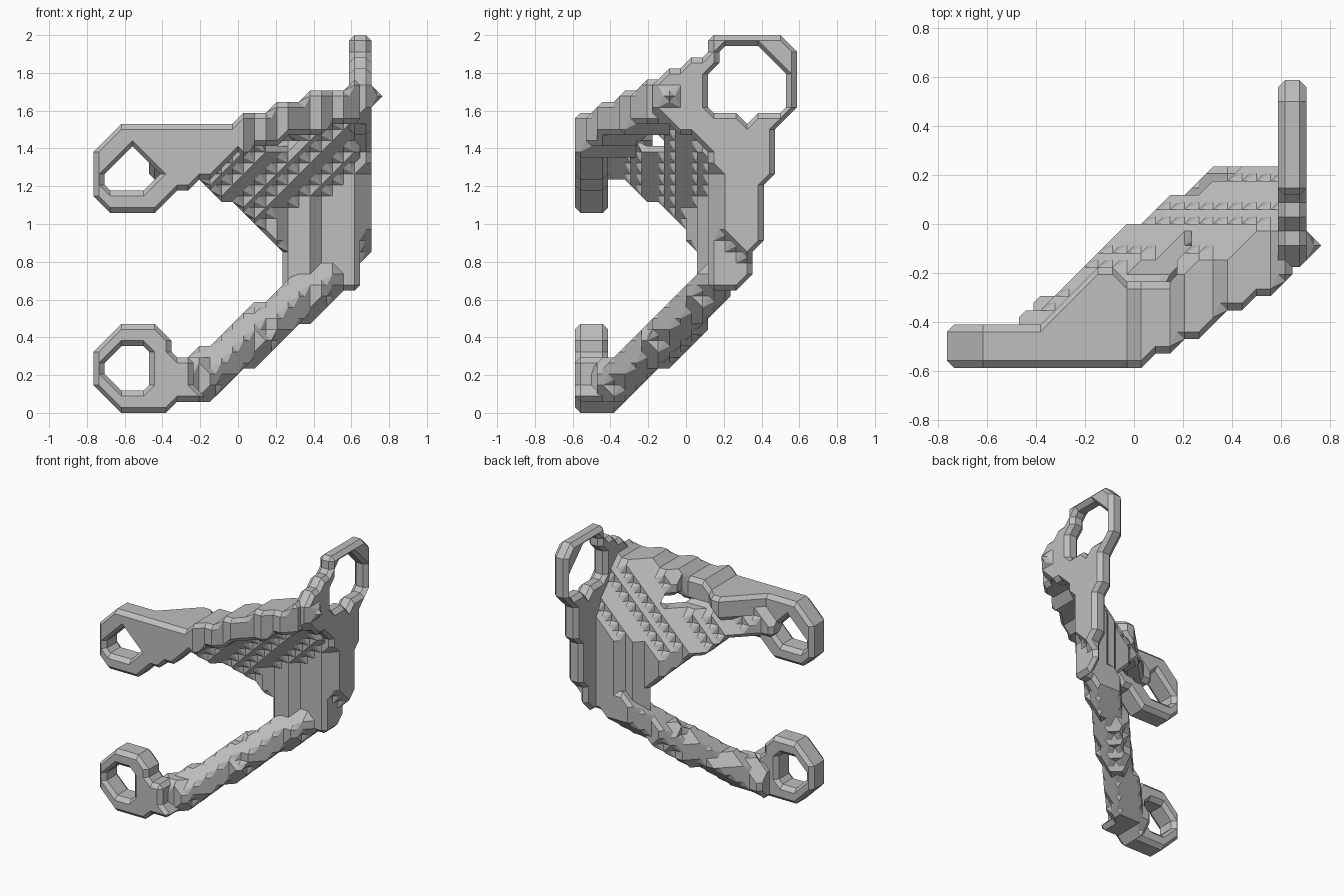
import bpy, bmesh, math
from itertools import product
from mathutils import Vector

cube = bpy.data.objects.get("Cube")
if cube:
    bpy.data.objects.remove(cube, do_unlink=True)

H = 2 / 34                      # size of one lattice step
CORNERS = list(product((0, 1), repeat=3))

metal = bpy.data.materials.new("light_grey")
metal.use_nodes = True
GREY = (0.52, 0.52, 0.52, 1)
metal.diffuse_color = GREY
metal.node_tree.nodes["Principled BSDF"].inputs["Base Color"].default_value = GREY


def cell_faces(key, cache={}):
    """Chamfered surface pieces for one lattice cell with the given solid corners."""
    if key in cache:
        return cache[key]
    solid = {c for c, filled in zip(CORNERS, key) if filled}
    points = [Vector(c) for c in solid]
    for c in solid:
        for axis in range(3):
            other = list(c)
            other[axis] = 1 - other[axis]
            if tuple(other) not in solid:
                points.append((Vector(c) + Vector(other)) / 2)
    bm = bmesh.new()
    for p in points:
        bm.verts.new(p)
    bmesh.ops.convex_hull(bm, input=bm.verts[:])
    middle = sum(points, Vector()) / len(points)
    faces = []
    for f in bm.faces:
        tri = [v.co.copy() for v in f.verts]
        on_side = any(all(abs(p[a] - s) < 1e-4 for p in tri)
                      for a in range(3) for s in (0, 1))
        if not on_side:
            normal = (tri[1] - tri[0]).cross(tri[2] - tri[0])
            outward = normal.dot(tri[0] - middle) > 0
            faces.append(tri if outward else tri[::-1])
    bm.free()
    cache[key] = faces
    return faces


def build_part(name, inside):
    """Turn a solid rule inside(x, y, z) into a stepped, chamfered mesh."""
    lattice = product(range(-14, 15), range(-12, 13), range(-1, 36))
    solid = {n for n in lattice if inside(*((i + 0.5) * H for i in n))}
    cells = {tuple(a - b for a, b in zip(n, c)) for n in solid for c in CORNERS}
    bm = bmesh.new()
    for cell in sorted(cells):
        key = tuple(tuple(a + b for a, b in zip(cell, c)) in solid for c in CORNERS)
        if all(key):
            continue
        origin = Vector(cell) + Vector((0.5, 0.5, 0.5))
        for tri in cell_faces(key):
            bm.faces.new([bm.verts.new((p + origin) * H) for p in tri])
    bmesh.ops.remove_doubles(bm, verts=bm.verts[:], dist=H / 20)
    bmesh.ops.dissolve_limit(bm, angle_limit=math.radians(1),
                             verts=bm.verts[:], edges=bm.edges[:])
    mesh = bpy.data.meshes.new(name)
    bm.to_mesh(mesh)
    bm.free()
    mesh.materials.append(metal)
    obj = bpy.data.objects.new(name, mesh)
    bpy.context.scene.collection.objects.link(obj)


def in_profile(u, v, profile):
    hit = False
    for (u0, v0), (u1, v1) in zip(profile, profile[1:] + profile[:1]):
        if (v0 > v) != (v1 > v) and u < u0 + (v - v0) * (u1 - u0) / (v1 - v0):
            hit = not hit
    return hit


def lerp(t, stops):
    """Piecewise linear curve through the stops."""
    if t <= stops[0][0]:
        return stops[0][1]
    for (a, p), (b, q) in zip(stops, stops[1:]):
        if t <= b:
            return p + (q - p) * (t - a) / (b - a)
    return stops[-1][1]


# Upper and lower front lugs: flat plates with an eye
def front_plate(outline, hole):
    return lambda x, y, z: (-0.59 < y < -0.41 and in_profile(x, z, outline)
                            and not in_profile(x, z, hole))


build_part("upper_lug", front_plate(
    [(-.77, 1.38), (-.62, 1.53), (-.08, 1.53), (0, 1.53), (.04, 1.42), (-.14, 1.25),
     (-.2, 1.25), (-.26, 1.19), (-.31, 1.19), (-.44, 1.06), (-.66, 1.06), (-.77, 1.18)],
    [(-.68, 1.31), (-.56, 1.43), (-.4, 1.27), (-.5, 1.15), (-.64, 1.15), (-.68, 1.19)]))

build_part("lower_lug", front_plate(
    [(-.77, .33), (-.62, .47), (-.44, .47), (-.36, .39), (-.36, .29), (-.24, .29),
     (-.2, .06), (-.33, .06), (-.39, 0), (-.62, 0), (-.77, .13)],
    [(-.68, .3), (-.6, .38), (-.53, .38), (-.45, .3), (-.45, .17), (-.5, .11),
     (-.58, .1), (-.68, .2)]))

# Side plate with its big eye and a small pointed stud
SIDE = [(-.15, 1.77), (-.12, 1.83), (0, 1.83), (.12, 1.93), (.12, 2), (.51, 2), (.59, 1.92),
        (.59, 1.62), (.52, 1.55), (.46, 1.53), (.46, 1.28), (.41, 1.22), (.41, .92),
        (.33, .85), (.33, .7), (.28, .65), (.15, .65), (.11, .78), (.11, 1.37),
        (0, 1.48), (-.15, 1.56)]
EYE = [(.09, 1.79), (.24, 1.95), (.4, 1.95), (.54, 1.81), (.54, 1.64), (.45, 1.58),
       (.38, 1.58), (.32, 1.52), (.24, 1.58), (.16, 1.58), (.09, 1.66)]
OUTER_EDGE = [(.95, .18), (1.2, .18), (1.36, .11), (1.5, -.06), (1.6, -.16)]


def side_plate(x, y, z):
    if 0.71 < x < 0.76:
        return abs(y + 0.088) < 0.02 and abs(z - 1.676) < 0.02
    if not 0.58 < x < 0.71 or in_profile(y, z, EYE) or not in_profile(y, z, SIDE):
        return False
    return x < 0.65 or (y > lerp(z, OUTER_EDGE) and y + z > 1.16)


build_part("side_plate", side_plate)


# Diagonal web: a thin sheet whose steps climb towards the side plate
def back_line(x):
    return min(0.85 * x, 0.04 + 0.4 * x, 0.24)


def top_line(x):
    return 1.53 + 0.31 * max(0, x + 0.1)


def sheet(x, z):
    return 0.6 * x - 0.6 * (z - 1.24) - 0.21


def in_slot(x, y, z):
    ceiling = 1.6 if -0.03 < x < 0.17 else 1.48
    return -0.08 < x < 0.3 and -0.23 < y < -0.08 and 1.4 < z < ceiling


def web(x, y, z):
    if not -0.45 < x < 0.64 or not -0.59 < y or z > top_line(x) or in_slot(x, y, z):
        return False
    floor = 0.66 if x > 0.24 else min(1.25, 1.07 - 0.85 * x)
    front = min(sheet(x, z), 0.06 if x < 0.4 else 0.12, back_line(x) - 0.1)
    back = min(sheet(x, z) + 0.15, back_line(x))
    return z > floor and front < y < back


build_part("diagonal_web", web)


# Flange along the top of the web, rising towards the side plate
def flange(x, y, z):
    front = -0.59 + 0.6 * max(0, x - 0.02)
    top = top_line(x)
    depth = 0.2 if x > 0 else 0.15
    back = back_line(x) - 0.08 if x < -0.02 else sheet(x, z) + 0.15
    return (-0.45 < x < 0.64 and top - depth < z < top
            and front < y < back and not in_slot(x, y, z))


build_part("top_flange", flange)

# Slanted lower arm from the lower lug to the foot of the side plate
ARM = [Vector(p) for p in ((-.37, -.43, .13), (-.23, -.37, .17), (.09, -.1, .41), (.45, .18, .71))]


def arm(x, y, z):
    p = Vector((x, y, z))
    if z < (0.06 if x > -0.33 else 0) or not -0.59 < y < 0.24 or x < -0.42:
        return False
    for a, b in zip(ARM, ARM[1:]):
        t = max(0, min(1, (p - a).dot(b - a) / (b - a).length_squared))
        if (p - a.lerp(b, t)).length < 0.12:
            return True
    return False


build_part("lower_arm", arm)
